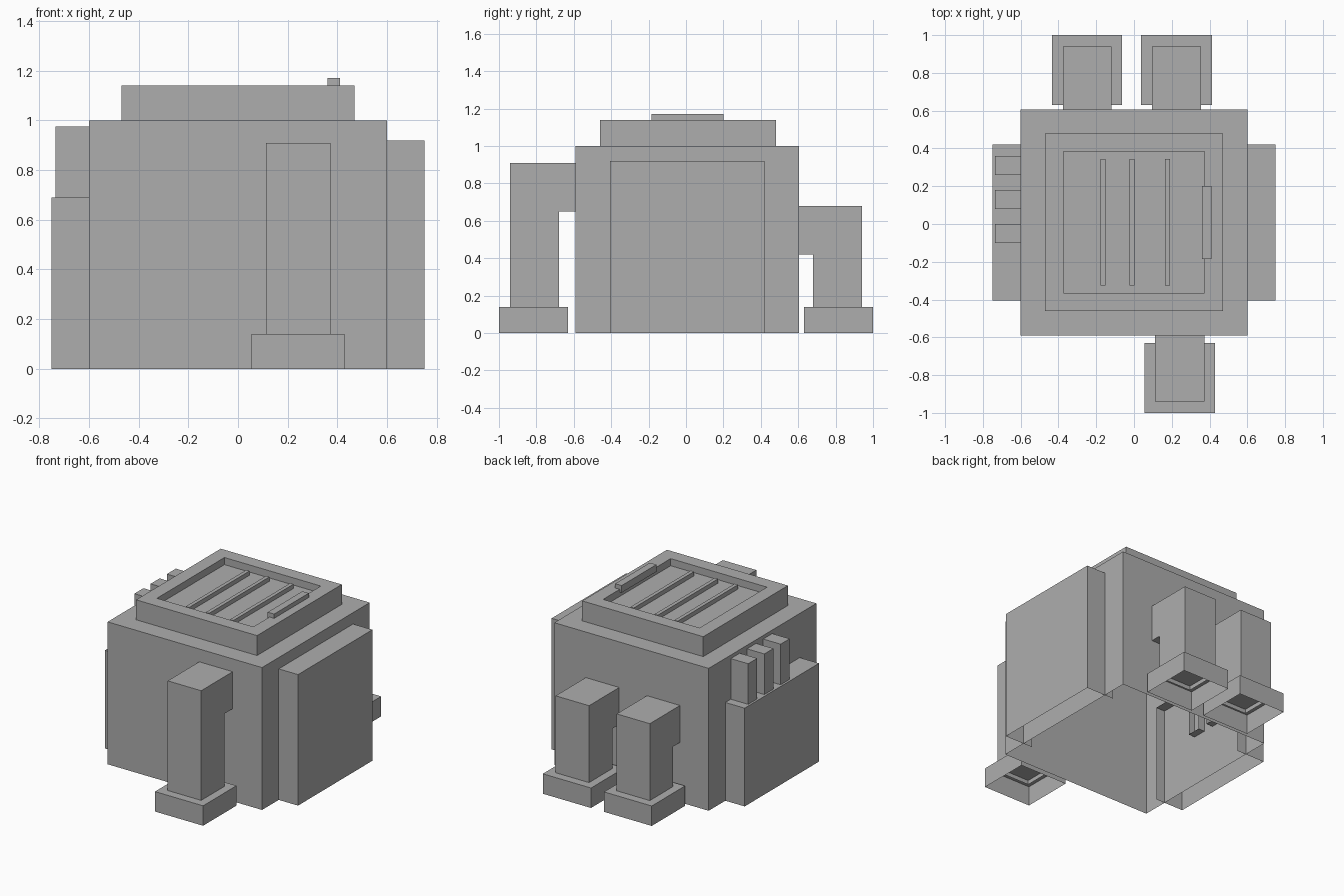
import bpy, bmesh
from mathutils import Vector

cube = bpy.data.objects.get("Cube")
if cube:
    bpy.data.objects.remove(cube, do_unlink=True)

grey = bpy.data.materials.new("plain_grey")
grey.use_nodes = True
COLOUR = (0.42, 0.42, 0.42, 1)
grey.diffuse_color = COLOUR
grey.node_tree.nodes["Principled BSDF"].inputs["Base Color"].default_value = COLOUR

DOWN, UP = Vector((0, 0, -1)), Vector((0, 0, 1))
LEFT, RIGHT = Vector((1, 0, 0)), Vector((-1, 0, 0))


def finish(name, bm):
    mesh = bpy.data.meshes.new(name)
    bm.to_mesh(mesh)
    bm.free()
    mesh.materials.append(grey)
    obj = bpy.data.objects.new(name, mesh)
    bpy.context.collection.objects.link(obj)
    return obj


def box_mesh(x, y, z, open_sides=()):
    """Box spanning three (low, high) ranges, with some sides left open."""
    bm = bmesh.new()
    bmesh.ops.create_cube(bm, size=1)
    for v in bm.verts:
        v.co = [r[0] + (c + 0.5) * (r[1] - r[0]) for c, r in zip(v.co, (x, y, z))]
    bm.normal_update()
    gone = [f for f in bm.faces if any(f.normal.dot(s) > 0.9 for s in open_sides)]
    bmesh.ops.delete(bm, geom=gone, context='FACES')
    return bm


def box(name, x, y, z, open_sides=()):
    return finish(name, box_mesh(x, y, z, open_sides))


def pipe(name, x, side, top):
    """Square elbow pipe from the body wall down into a hollow foot."""
    wall, inner, outer, foot_top = 0.55, 0.68, 0.94, 0.11
    under = top - 0.26
    profile = [(wall, top), (outer, top), (outer, foot_top),
               (inner, foot_top), (inner, under), (wall, under)]
    bm = bmesh.new()
    a, b = [[bm.verts.new((px, side * y, z)) for y, z in profile] for px in x]
    bm.faces.new(a)
    bm.faces.new(b[::-1])
    for i in (0, 1, 3, 4):  # both pipe ends stay open
        bm.faces.new((a[i], b[i], b[i + 1], a[i + 1]))
    bmesh.ops.recalc_face_normals(bm, faces=bm.faces)
    # Open shells: make sure the top faces upward
    roof = max(bm.faces, key=lambda f: f.calc_center_median().z)
    if roof.normal.z < 0:
        bmesh.ops.reverse_faces(bm, faces=bm.faces)
    finish(name, bm)
    box(name + "_foot", (x[0] - 0.057, x[1] + 0.057),
        sorted((side * 0.63, side * 1.0)), (0, 0.14), [DOWN])


# Hollow main body and its side panels
box("body", (-0.6, 0.6), (-0.59, 0.605), (0, 1), [DOWN])
box("left_panel", (0.53, 0.75), (-0.405, 0.42), (0, 0.92), [DOWN, RIGHT])
box("right_panel", (-0.75, -0.53), (-0.405, 0.42), (0, 0.69), [DOWN, LEFT])

# Three upright tabs rising from the right panel
for i in range(3):
    y = -0.1 + 0.18 * i
    box(f"right_tab_{i + 1}", (-0.735, -0.55), (y, y + 0.1), (0.36, 0.975), [LEFT])

# Lid with a recessed tray
bm = box_mesh((-0.47, 0.47), (-0.46, 0.48), (0.97, 1.14), [DOWN])
tray = [f for f in bm.faces if f.normal.z > 0.9]
bmesh.ops.inset_region(bm, faces=tray, thickness=0.135)
floor = bmesh.ops.extrude_discrete_faces(bm, faces=tray)["faces"]
for v in floor[0].verts:
    v.co.z -= 0.05
finish("lid", bm)

# Slats across the tray, and the raised bar on the rim
for i, x in enumerate((-0.165, -0.01, 0.178)):
    box(f"tray_slat_{i + 1}", (x - 0.013, x + 0.013), (-0.325, 0.345), (1.08, 1.12))
box("lid_bar", (0.36, 0.41), (-0.185, 0.2), (1.12, 1.17))

# Elbow pipes: one in front, two behind
pipe("front_pipe", (0.112, 0.372), -1, 0.91)
pipe("back_right_pipe", (-0.377, -0.12), 1, 0.68)
pipe("back_left_pipe", (0.095, 0.355), 1, 0.68)
